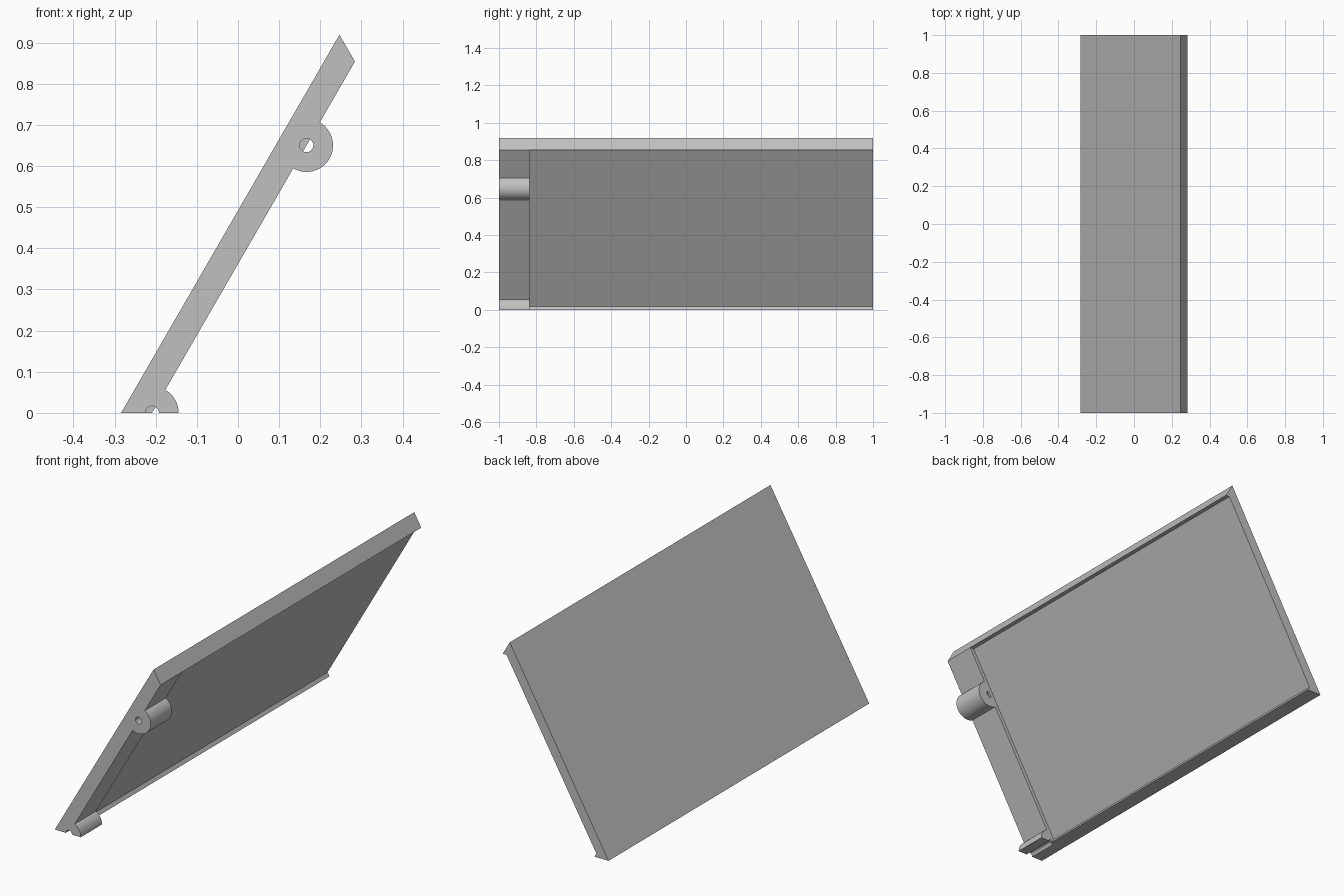
import bpy, bmesh
from math import cos, sin, pi, radians, sqrt

if "Cube" in bpy.data.objects:
    bpy.data.objects.remove(bpy.data.objects["Cube"], do_unlink=True)

grey = bpy.data.materials.new("plain grey")
grey.use_nodes = True
colour = (0.53, 0.53, 0.53, 1)
grey.diffuse_color = colour
grey.node_tree.nodes["Principled BSDF"].inputs["Base Color"].default_value = colour

FRONT, STEP, BACK = -1.0, -0.837, 1.0
LEFT = -0.284       # outer bottom corner
HEIGHT = 0.919
WIDTH = 0.0752      # length of each mitred end
LIP = 0.0175        # depth of the recess behind the panel
HOLE, BOSS = 0.0165, 0.0645
TILT = radians(60)


def along(x, z, angle, distance):
    return (x + cos(angle) * distance, z + sin(angle) * distance)


def arc(centre, radius, start, end, steps):
    return [along(*centre, start + (end - start) * i / steps, radius)
            for i in range(steps + 1)]


def extrude(name, profile, y0, y1):
    """Extrude an x-z outline from y0 to y1."""
    bm = bmesh.new()
    face = bm.faces.new([bm.verts.new((x, y0, z)) for x, z in profile])
    new = bmesh.ops.extrude_face_region(bm, geom=[face])["geom"]
    bmesh.ops.translate(bm, vec=(0, y1 - y0, 0),
                        verts=[v for v in new if isinstance(v, bmesh.types.BMVert)])
    bmesh.ops.recalc_face_normals(bm, faces=bm.faces[:])
    mesh = bpy.data.meshes.new(name)
    bm.to_mesh(mesh)
    bm.free()
    mesh.materials.append(grey)
    obj = bpy.data.objects.new(name, mesh)
    bpy.context.collection.objects.link(obj)
    bpy.ops.object.select_all(action="DESELECT")
    obj.select_set(True)
    bpy.context.view_layer.objects.active = obj
    bpy.ops.object.shade_smooth_by_angle(angle=radians(30))
    return obj


# Corners of the tilted, mitred cross-section
outer_low = (LEFT, 0)
outer_high = along(*outer_low, TILT, HEIGHT / sin(TILT))
inner_low = (LEFT + WIDTH, 0)
inner_high = along(*outer_high, -TILT, WIDTH)

# Hinge centres lie on the inner surface
low_centre = inner_low
high_centre = along(*inner_low, TILT, 0.65 / sin(TILT))

# Thin panel with a triangular lip along its top and bottom edges
lip_length = LIP / sin(TILT)
extrude("panel", [outer_low, outer_high, inner_high,
                  along(*inner_high, pi, lip_length),
                  along(*inner_low, pi - TILT, lip_length), inner_low], STEP, BACK)

# Thick end plate with pin holes that stop short of its back
low_notch = arc(low_centre, HOLE, TILT, pi, 12)
high_notch = arc(high_centre, HOLE, TILT, TILT + pi, 18)
extrude("end_plate", [outer_low, outer_high, inner_high]
        + high_notch + low_notch, FRONT, STEP - 0.01)
extrude("end_plate_backing", [outer_low, outer_high, inner_high, inner_low],
        STEP - 0.01, STEP)

# Round pin bosses on the end plate
for name, centre, start in (("upper_boss", high_centre, TILT - pi),
                            ("lower_boss", low_centre, 0)):
    extrude(name, arc(centre, BOSS, start, TILT, 24)
            + arc(centre, HOLE, TILT, start, 24), FRONT, STEP)
